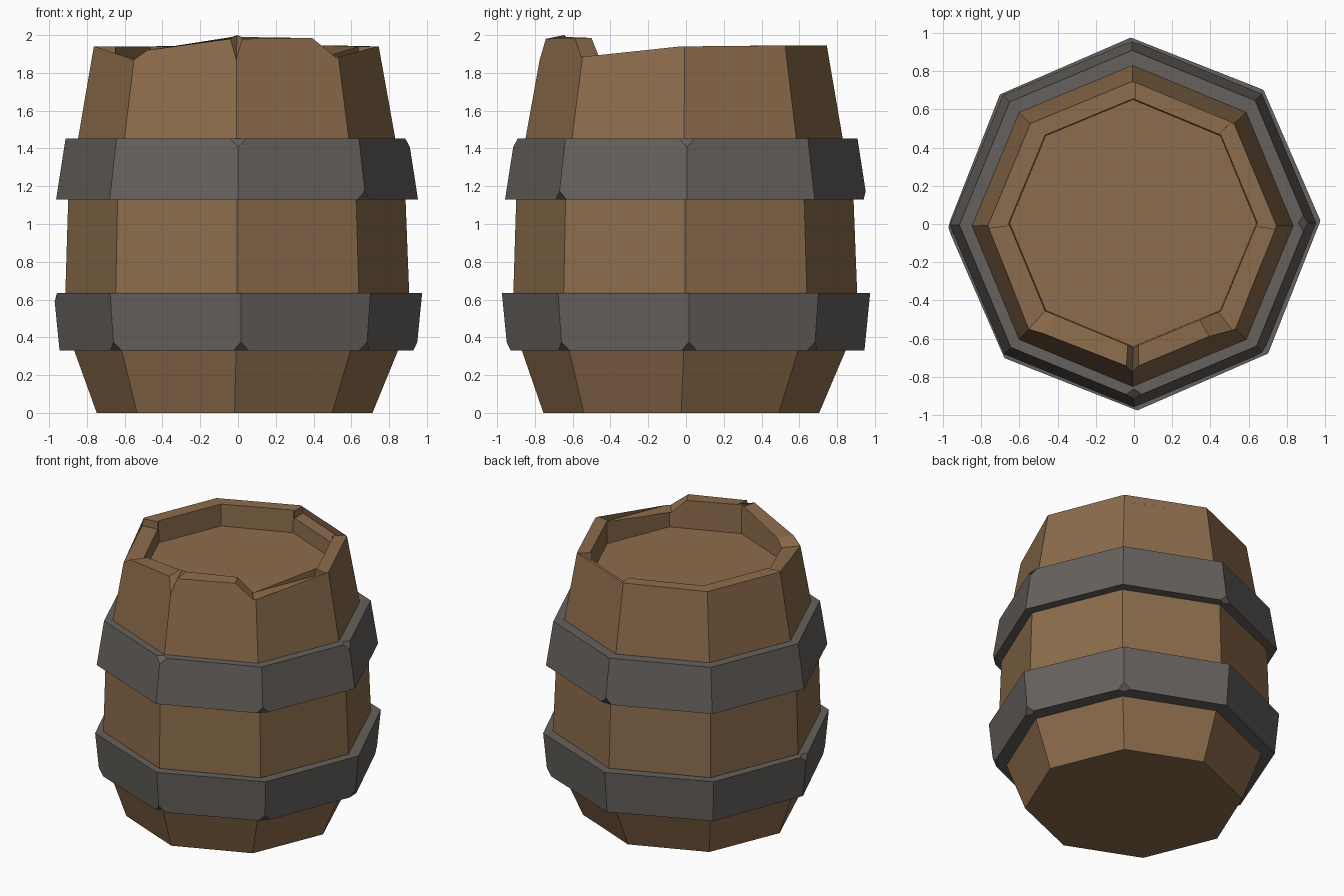
import bpy, bmesh, math

if "Cube" in bpy.data.objects:
    bpy.data.objects.remove(bpy.data.objects["Cube"])

def material(name, rgb):
    m = bpy.data.materials.new(name)
    m.diffuse_color = (*rgb, 1)
    m.use_nodes = True
    m.node_tree.nodes["Principled BSDF"].inputs["Base Color"].default_value = m.diffuse_color
    return m

WOOD = material("brown_wood", (0.262, 0.150, 0.072))
IRON = material("grey_iron", (0.133, 0.120, 0.109))

def octagon(t, r, cx=0.0, cy=0.0, turn=0.0):
    """Point on an eight-sided ring; t counts corners from the front, anticlockwise."""
    def corner(k):
        a = math.radians(-90 + 45 * k + turn)
        return cx + r * math.cos(a), cy + r * math.sin(a)
    i = math.floor(t)
    f = t - i
    (x0, y0), (x1, y1) = corner(i), corner(i + 1)
    return x0 + (x1 - x0) * f, y0 + (y1 - y0) * f

def finish(bm, name, mat):
    bmesh.ops.recalc_face_normals(bm, faces=bm.faces)
    me = bpy.data.meshes.new(name)
    bm.to_mesh(me)
    bm.free()
    me.materials.append(mat)
    ob = bpy.data.objects.new(name, me)
    bpy.context.collection.objects.link(ob)
    return ob

# Wooden body: rings of (height, radius, x offset, y offset)
RINGS = [(0.0, 0.73, -0.018, -0.025), (0.33, 0.857, -0.01, -0.012),
         (0.64, 0.91, -0.004, -0.004), (1.13, 0.893, -0.006, -0.006),
         (1.45, 0.84, -0.007, -0.01)]
# Broken rim: (position around, outer height, inner height)
RIM = [(0, 1.87, 2.0), (0.06, 1.98, 1.99), (0.76, 1.985, 1.985), (0.97, 1.885, 1.885),
       (1, 1.885, 1.885), (1.96, 1.885, 1.885), (1.96, 1.94, 1.94), (2, 1.94, 1.94),
       (3, 1.945, 1.945), (3.03, 1.945, 1.945), (3.03, 1.89, 1.89), (3.97, 1.89, 1.89),
       (3.97, 1.945, 1.945), (4, 1.945, 1.945), (5, 1.94, 1.94), (6, 1.94, 1.94),
       (6.03, 1.94, 1.94), (6.03, 1.885, 1.885), (7, 1.87, 1.87), (7.12, 1.92, 1.92),
       (7.94, 1.98, 1.99)]
FLOOR_Z = 1.78

bm = bmesh.new()
rings = [[bm.verts.new((*octagon(k, r, cx, cy), z)) for k in range(8)]
         for z, r, cx, cy in RINGS]
bm.faces.new(rings[0])
for lo, hi in zip(rings, rings[1:]):
    for k in range(8):
        j = (k + 1) % 8
        bm.faces.new((lo[k], lo[j], hi[j], hi[k]))

def wall_radius(z):
    return 0.84 - (z - 1.45) * 0.175

outer = [bm.verts.new((*octagon(t, wall_radius(zo), -0.009, -0.008), zo)) for t, zo, zi in RIM]
inner = [bm.verts.new((*octagon(t, 0.65, -0.005, 0.005), zi)) for t, zo, zi in RIM]
floor = [bm.verts.new((*octagon(k, 0.645, -0.005, 0.005), FLOOR_Z)) for k in range(8)]
n = len(RIM)
for i in range(n):
    j = (i + 1) % n
    bm.faces.new((outer[i], outer[j], inner[j], inner[i]))
for k in range(8):
    j = (k + 1) % 8
    ids = [i for i in range(n) if k <= RIM[i][0] <= k + 1] + ([0] if k == 7 else [])
    bm.faces.new([rings[-1][k], rings[-1][j]] + [outer[i] for i in reversed(ids)])
    bm.faces.new([floor[j], floor[k]] + [inner[i] for i in ids])
bm.faces.new(floor)
bmesh.ops.triangulate(bm, faces=[f for f in bm.faces if len(f.verts) > 4])
finish(bm, "barrel_body", WOOD)

# Iron hoops with a few chipped corners: chips are (corner, 0 bottom / 1 top)
def hoop(name, z0, r0, z1, r1, turn, chips, cx=0.0):
    bm = bmesh.new()
    prof = [(0.78, z0), (r0, z0), (r1, z1), (0.78, z1)]
    loops = [[bm.verts.new((*octagon(k, r, cx, 0.0, turn), z)) for k in range(8)]
             for r, z in prof]
    for a in range(4):
        b = (a + 1) % 4
        for k in range(8):
            j = (k + 1) % 8
            bm.faces.new((loops[a][k], loops[a][j], loops[b][j], loops[b][k]))
    bmesh.ops.bevel(bm, geom=[loops[1 + top][k] for k, top in chips], offset=0.045,
                    segments=1, affect='VERTICES', profile=0.5)
    finish(bm, name, IRON)

hoop("lower_hoop", 0.33, 0.945, 0.635, 0.975, 1.0,
     [(1, 0), (2, 0), (0, 0), (7, 0), (6, 1), (3, 0)])
hoop("upper_hoop", 1.13, 0.958, 1.452, 0.908, 0.3,
     [(0, 1), (1, 0), (2, 1), (4, 0)], -0.005)
